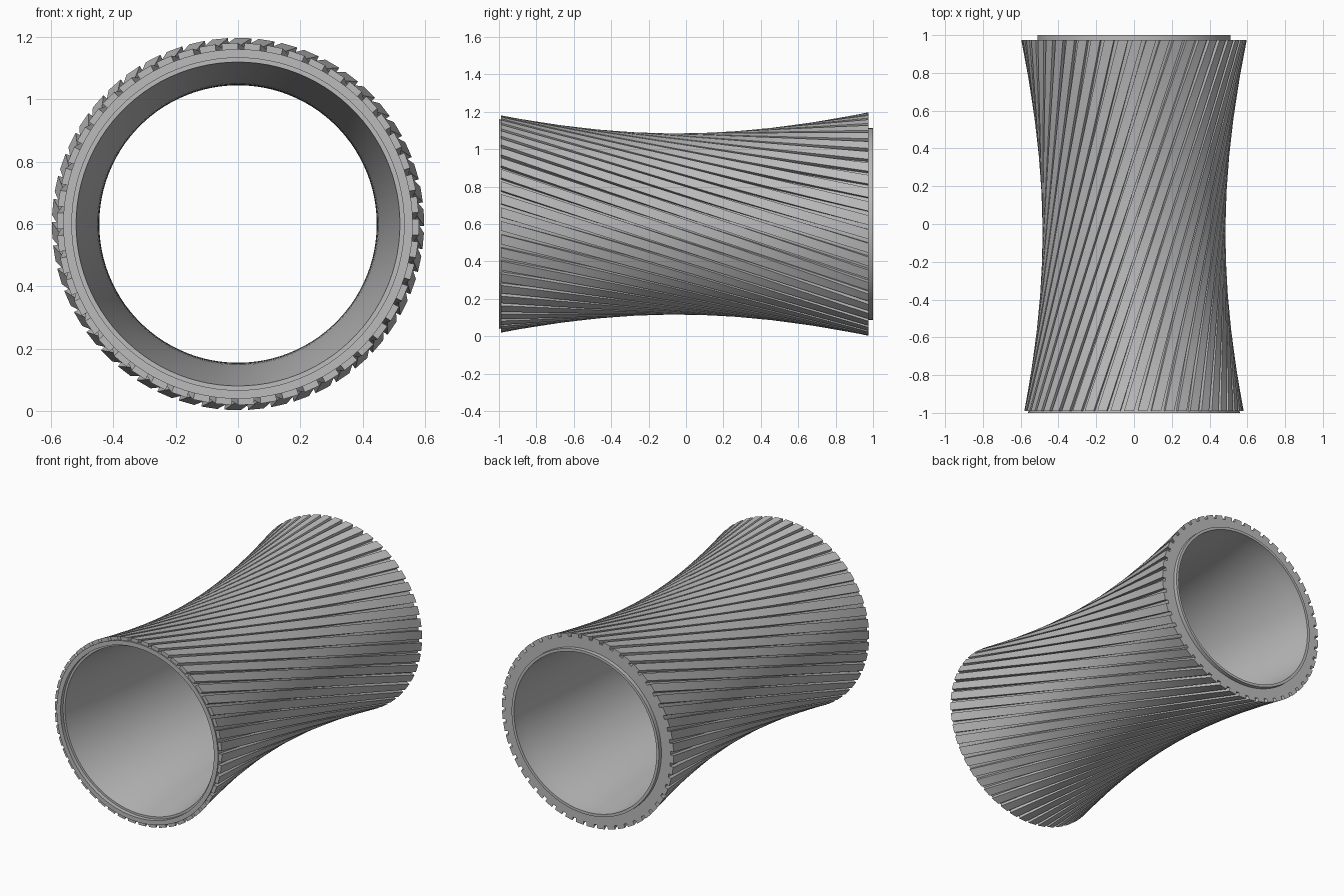
import bpy, bmesh, math

if "Cube" in bpy.data.objects:
    bpy.data.objects.remove(bpy.data.objects["Cube"], do_unlink=True)

CENTRE_Z = 0.6
WAIST_Y, WAIST_R, FLARE = -0.05, 0.485, 0.34
FRONT, BACK = -0.99, 0.975
SLATS, SLAT_WIDTH, SLAT_DEPTH = 50, 0.052, 0.022

grey = bpy.data.materials.new("grey")
grey.use_nodes = True
colour = (0.5, 0.5, 0.5, 1)
grey.diffuse_color = colour
grey.node_tree.nodes["Principled BSDF"].inputs["Base Color"].default_value = colour


def outer(y):
    return math.hypot(WAIST_R, FLARE * (y - WAIST_Y))


def inner(y):
    return math.hypot(0.445, (0.275 if y < 0 else 0.22) * y)


def twist(y):
    return math.atan2(FLARE * (y - WAIST_Y), WAIST_R)


def point(r, angle, y):
    return (r * math.sin(angle), y, CENTRE_Z + r * math.cos(angle))


def steps(a, b, n):
    return [a + (b - a) * i / n for i in range(n + 1)]


def finish(bm, name, angle):
    bmesh.ops.recalc_face_normals(bm, faces=bm.faces)
    mesh = bpy.data.meshes.new(name)
    bm.to_mesh(mesh)
    bm.free()
    mesh.materials.append(grey)
    obj = bpy.data.objects.new(name, mesh)
    bpy.context.collection.objects.link(obj)
    bpy.ops.object.select_all(action="DESELECT")
    obj.select_set(True)
    bpy.context.view_layer.objects.active = obj
    bpy.ops.object.shade_smooth_by_angle(angle=math.radians(angle))


# Hollow waisted tube, with a socket at the front and a lip at the back
profile = [(outer(y) - SLAT_DEPTH, y) for y in steps(-1, BACK, 32)]
profile += [(0.512, BACK), (0.512, 1), (0.495, 1)]
profile += [(inner(y), y) for y in steps(0.98, -0.975, 32)]
profile += [(0.533, -0.975), (0.533, -1)]
bm = bmesh.new()
SIDES = 100
rings = [[bm.verts.new(point(r, math.tau * s / SIDES, y)) for r, y in profile]
         for s in range(SIDES)]
for s in range(SIDES):
    a, b = rings[s], rings[(s + 1) % SIDES]
    for i in range(len(profile)):
        j = (i + 1) % len(profile)
        bm.faces.new((a[i], a[j], b[j], b[i]))
finish(bm, "tube", 25)

# Twisted slats, nearly touching at the waist and parting at the ends
bm = bmesh.new()
for n in range(SLATS):
    start = 0.017 + math.tau * (n + 0.5) / SLATS - twist(FRONT)
    previous = None
    for y in steps(FRONT, BACK, 32):
        r = outer(y)
        angle = start + twist(y)
        half = SLAT_WIDTH / r / 2
        low = r - SLAT_DEPTH - 0.008
        section = [bm.verts.new(point(rad, angle + side * half, y))
                   for rad, side in ((low, -1), (r, -1), (r, 1), (low, 1))]
        if previous:
            for i in range(4):
                j = (i + 1) % 4
                bm.faces.new((previous[i], previous[j], section[j], section[i]))
        else:
            bm.faces.new(section)
        previous = section
    bm.faces.new(previous)
finish(bm, "twisted_slats", 30)
